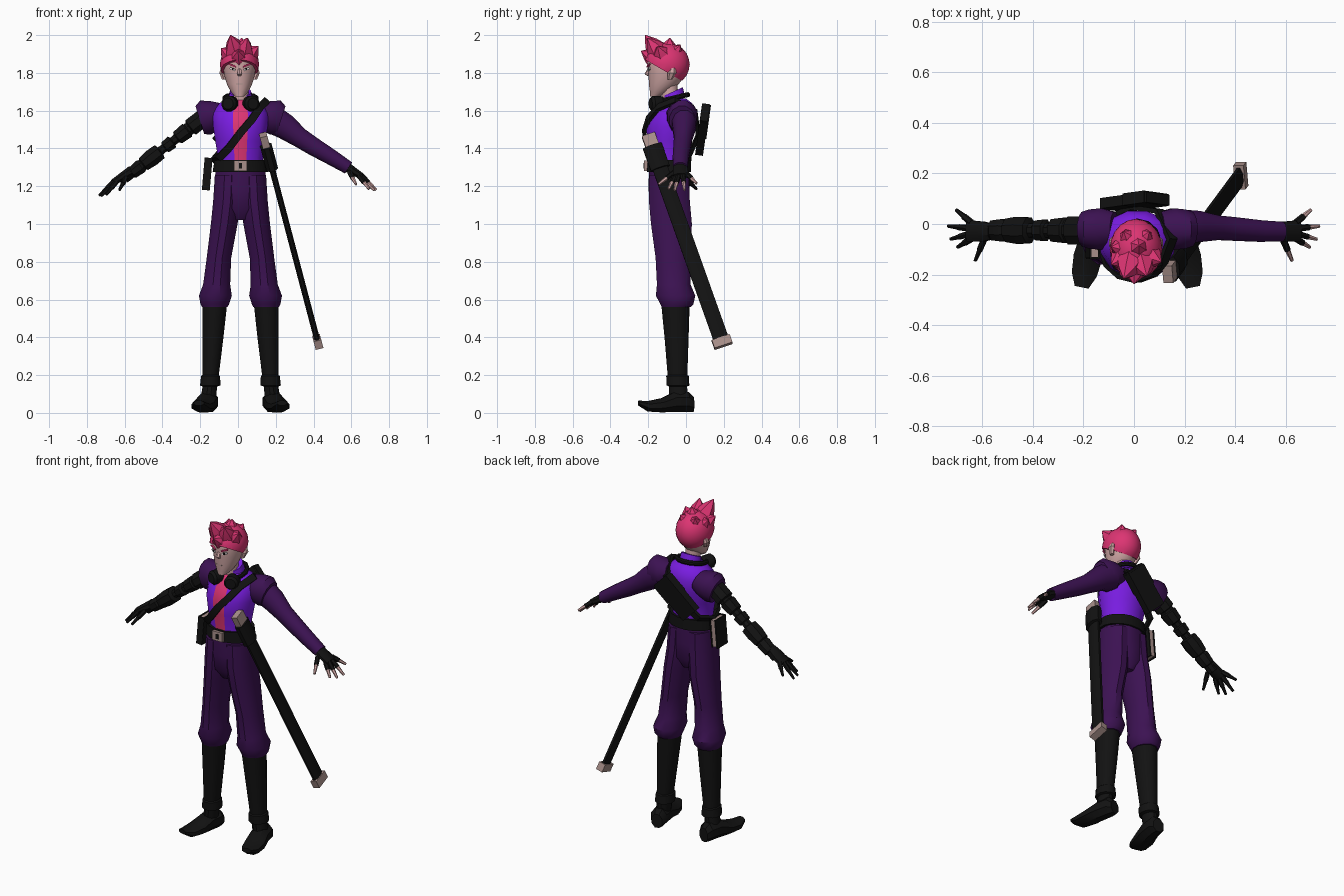
import bpy, bmesh, math
from mathutils import Vector, Matrix

CX = 0.013  # body centre line


def material(name, rgb):
    m = bpy.data.materials.new(name)
    m.diffuse_color = (*rgb, 1)
    return m


PINK = material("hot pink", (0.72, 0.035, 0.17))
VIOLET = material("violet", (0.19, 0.012, 0.75))
PURPLE = material("dark purple", (0.045, 0.006, 0.085))
BLACK = material("black", (0.006, 0.006, 0.006))
SKIN = material("skin", (0.62, 0.38, 0.37))
TAN = material("dull metal", (0.40, 0.28, 0.26))
WHITE = material("eye white", (0.75, 0.7, 0.7))


def finish(name, bm, *mats):
    bmesh.ops.recalc_face_normals(bm, faces=bm.faces[:])
    me = bpy.data.meshes.new(name)
    bm.to_mesh(me)
    bm.free()
    for m in mats:
        me.materials.append(m)
    ob = bpy.data.objects.new(name, me)
    bpy.context.collection.objects.link(ob)
    return ob


def sweep(name, rings, mat, n=12, u=(1, 0, 0), d=None, hub=None, closed=False):
    """Skin rings (x, y, z, half width along u, half width across u)."""
    bm = bmesh.new()
    P = [Vector(r[:3]) for r in rings]
    k = math.sqrt(2) if n == 4 else 1
    loops = []
    for i, r in enumerate(rings):
        if hub:
            a, b = (i - 1, (i + 1) % len(P)) if closed else (max(i - 1, 0), min(i + 1, len(P) - 1))
            t = (P[b] - P[a]).normalized()
            out = P[i] - Vector(hub)
            U = t.cross(out).normalized()
        else:
            t = (Vector(d) if d else P[-1] - P[0]).normalized()
            U = Vector(u)
            U = (U - t * U.dot(t)).normalized()
        V = t.cross(U)
        loops.append([bm.verts.new(P[i] + k * (U * r[3] * math.cos(q) + V * r[4] * math.sin(q)))
                      for q in [2 * math.pi * (j + 0.5) / n for j in range(n)]])
    pairs = list(zip(loops, loops[1:])) + ([(loops[-1], loops[0])] if closed else [])
    for A, B in pairs:
        for j in range(n):
            bm.faces.new((A[j], A[(j + 1) % n], B[(j + 1) % n], B[j]))
    if not closed:
        bm.faces.new(loops[0])
        bm.faces.new(loops[-1])
    return finish(name, bm, mat)


def stack(name, rows, mat, n=12, x=CX):
    """Upright body part from (z, x offset, y, half x, half y)."""
    return sweep(name, [(x + o, y, z, a, b) for z, o, y, a, b in rows], mat, n, d=(0, 0, 1))


def box(name, loc, size, mat, rot=Matrix()):
    bm = bmesh.new()
    bmesh.ops.create_cube(bm, size=1, matrix=Matrix.Translation(loc) @ rot.to_4x4() @ Matrix.Diagonal((*size, 1)))
    return finish(name, bm, mat)


# torso with a centre shirt stripe chosen by direction
torso = stack("torso", [(1.27, 0, -.088, .135, .107), (1.35, 0, -.09, .123, .105), (1.44, 0, -.087, .138, .122),
                        (1.52, 0, -.08, .15, .135), (1.59, 0, -.065, .15, .12), (1.64, 0, -.055, .115, .09),
                        (1.665, 0, -.06, .06, .06)], VIOLET, 12)
torso.data.materials.append(PINK)
for f in torso.data.polygons:
    if abs(f.center.x - CX) < .01 and f.center.y < -.1 and f.center.z < 1.66:
        f.material_index = 1

# neck, collar and head
stack("neck", [(1.6, 0, -.08, .045, .045), (1.76, 0, -.09, .042, .045)], SKIN)
sweep("collar", [(CX, -.06, 1.645, .068, .065), (CX, -.07, 1.70, .058, .06)], VIOLET, 12, d=(0, -.45, 1))
stack("head", [(1.675, 0, -.165, .024, .025), (1.70, 0, -.14, .047, .052), (1.74, 0, -.118, .068, .08),
               (1.79, 0, -.1, .083, .1), (1.85, 0, -.1, .09, .106), (1.91, 0, -.1, .08, .095),
               (1.94, 0, -.1, .05, .06)], SKIN, 16, .008)
sweep("nose", [(.008, -.19, 1.83, .008, .008), (.008, -.208, 1.795, .014, .012),
               (.008, -.195, 1.783, .01, .008)], SKIN, 6, d=(0, 0, 1))
box("mouth", (.008, -.194, 1.74), (.036, .006, .005), TAN)
for s, side in ((1, "left"), (-1, "right")):
    turn = Matrix.Rotation(s * .3, 3, 'Z')
    tilt = turn @ Matrix.Rotation(-s * .35, 3, 'Y')
    box(side + "_eye", (.008 + s * .037, -.195, 1.82), (.03, .008, .011), WHITE, tilt)
    box(side + "_pupil", (.008 + s * .035, -.198, 1.82), (.01, .008, .011), BLACK, turn)
    box(side + "_brow", (.008 + s * .038, -.198, 1.84), (.042, .009, .008), PINK, tilt)
    sweep(side + "_ear", [(.008 + s * .082, -.085, 1.765, .012, .012), (.008 + s * .095, -.075, 1.80, .014, .024),
                          (.008 + s * .09, -.07, 1.825, .01, .015)], SKIN, 6, d=(0, 0, 1))

# hair cap cut along a sloping hairline, plus spikes
bm = bmesh.new()
hc = Vector((.008, -.1, 1.845))
bmesh.ops.create_icosphere(bm, subdivisions=3, radius=1,
                           matrix=Matrix.Translation(hc) @ Matrix.Diagonal((.104, .12, .115, 1)))
cut = bmesh.ops.bisect_plane(bm, geom=bm.verts[:] + bm.edges[:] + bm.faces[:], plane_co=(0, -.2, 1.86),
                             plane_no=(0, .115, .2), clear_inner=True)
bmesh.ops.holes_fill(bm, edges=[e for e in cut['geom_cut'] if isinstance(e, bmesh.types.BMEdge)])
finish("hair_cap", bm, PINK)
tips = [(-.04, -.215, 2.0), (.05, -.205, 1.985), (.108, -.15, 1.94), (-.09, -.16, 1.93), (.0, -.237, 1.915),
        (.02, -.085, 1.985), (-.04, -.03, 1.95), (.06, -.03, 1.945), (-.09, -.09, 1.93)]
for i, p in enumerate(tips):
    tip = Vector(p)
    base = hc.lerp(tip, .45)
    mid = hc.lerp(tip, .75)
    sweep(f"hair_spike_{i}", [(*base, .062, .062), (*mid, .036, .036), (*tip, .002, .002)], PINK, 6, u=(1, .1, 0))

# headphones round the neck
sweep("headphone_band", [(CX + .085 * math.cos(a), -.075 + .085 * math.sin(a), 1.665 + .02 * math.sin(a), .014, .012)
                         for a in [math.radians(-50 + 28 * i) for i in range(11)]], BLACK, 8, hub=(CX, -.075, 1.665))
for s, side in ((1, "left"), (-1, "right")):
    sweep(side + "_ear_cup", [(CX + s * x, y, 1.637, r, r) for x, y, r in
                              ((.04, -.115, .03), (.05, -.135, .042), (.062, -.175, .042), (.066, -.188, .03))],
          BLACK, 12, u=(0, 0, 1))

# hips, belt and buckle
stack("hips", [(1.02, 0, -.08, .05, .07), (1.08, 0, -.085, .13, .105), (1.18, 0, -.09, .145, .112),
               (1.30, 0, -.09, .135, .11)], PURPLE)
stack("belt", [(1.275, 0, -.09, .15, .12), (1.34, 0, -.09, .14, .118)], BLACK, 16)
box("buckle", (CX, -.212, 1.308), (.068, .02, .056), TAN)
box("buckle_slot", (CX, -.221, 1.308), (.016, .008, .03), BLACK)

# legs, boots, shoulder puffs
for s, side in ((1, "left"), (-1, "right")):
    def limb(name, rows, mat, n=12):
        stack(side + name, [(z, s * o, y, a, b) for z, o, y, a, b in rows], mat, n)
    limb("_trouser_leg", [(.56, .136, -.052, .07, .08), (.575, .136, -.048, .078, .09), (.62, .133, -.055, .09, .108),
                          (.68, .126, -.065, .074, .092), (.82, .114, -.07, .067, .094),
                          (1.0, .086, -.077, .073, .112), (1.12, .072, -.088, .075, .112),
                          (1.26, .065, -.09, .073, .108)], PURPLE)
    limb("_boot_shaft", [(.08, .17, -.04, .042, .05), (.14, .162, -.042, .04, .05), (.145, .16, -.042, .056, .062),
                         (.195, .158, -.045, .052, .062), (.2, .158, -.045, .045, .054),
                         (.4, .146, -.05, .058, .066), (.58, .136, -.056, .068, .078)], BLACK)
    sweep(side + "_boot_foot", [(CX + s * x, y, z, a, b) for x, y, z, a, b in (
        (.16, .038, .045, .035, .044), (.165, .01, .058, .052, .058), (.178, -.06, .058, .056, .058),
        (.195, -.13, .04, .062, .04), (.21, -.2, .035, .054, .03), (.22, -.25, .052, .03, .014))], BLACK, 8,
        d=(s * .2, -1, 0))
    sweep(side + "_shoulder_puff", [(CX + s * x, -.02, z, a, b) for x, z, a, b in (
        (.09, 1.585, .07, .06), (.14, 1.575, .085, .083), (.185, 1.563, .08, .098), (.215, 1.55, .07, .08))],
        PURPLE, 12, u=(0, 1, 0), d=(s * .95, 0, -.3))

# left sleeve
sweep("left_sleeve", [(.17, -.01, 1.56, .07, .08), (.25, -.01, 1.515, .064, .07), (.33, -.015, 1.455, .05, .054),
                      (.40, -.02, 1.41, .048, .05), (.50, -.028, 1.35, .044, .043), (.585, -.03, 1.297, .04, .036)],
      PURPLE, 12, u=(0, 1, 0))

# segmented mechanical right arm
segments = [(.14, .05), (.19, .06), (.25, .06), (.255, .045), (.265, .045), (.27, .054), (.32, .048), (.325, .032),
            (.345, .03), (.35, .046), (.385, .042), (.39, .028), (.41, .03), (.415, .055), (.455, .058), (.50, .05),
            (.505, .04), (.515, .048), (.56, .042), (.565, .032), (.60, .032)]
sweep("right_mechanical_arm", [(-x, -.025, 1.55 - .776 * (x - .2), r, r * .85) for x, r in segments], BLACK, 8,
      u=(0, 1, 0))

# hands: palm, four fingers and thumb (left glove leaves the fingertips bare)
fingers = [((.64, .005, 1.265), (.70, .056, 1.215)), ((.65, -.017, 1.26), (.732, -.008, 1.18)),
           ((.65, -.04, 1.255), (.722, -.06, 1.178)), ((.64, -.058, 1.255), (.695, -.092, 1.185)),
           ((.59, -.062, 1.275), (.625, -.145, 1.21))]
for s, side in ((1, "left"), (-1, "right")):
    def place(p):
        return Vector(p) if s > 0 else Vector((-p[0] - .003, p[1], p[2] - .03))
    sweep(side + "_palm", [(*place(p), a, b) for p, a, b in (
        ((.56, -.03, 1.312), .034, .03), ((.59, -.03, 1.293), .042, .026), ((.655, -.027, 1.253), .046, .018))],
        BLACK, 8, u=(0, 1, 0))
    for i, (a, b) in enumerate(fingers):
        a, b = place(a), place(b)
        m = a.lerp(b, .5)
        sweep(f"{side}_finger_{i}", [(*a, .014, .014), (*m, .013, .013)], BLACK, 6, u=(.1, 1, .2))
        sweep(f"{side}_fingertip_{i}", [(*m, .011, .011), (*b, .007, .007)], SKIN if s > 0 else BLACK, 6, u=(.1, 1, .2))

# chest strap and slanted back pack
strap = [(.15, -.06, 1.652), (.115, -.15, 1.615), (.075, -.2, 1.555), (.015, -.222, 1.485), (-.05, -.205, 1.4),
         (-.1, -.16, 1.35), (-.13, -.08, 1.335), (-.1, .02, 1.37), (0, .065, 1.47), (.1, .05, 1.59)]
sweep("chest_strap", [(*p, .02, .01) for p in strap], BLACK, 4, hub=(CX, -.075, 1.5), closed=True)
slant = Matrix.Rotation(math.radians(-8), 3, 'X') @ Matrix.Rotation(math.radians(45), 3, 'Y')
box("back_pack", (.003, .088, 1.5), (.13, .042, .26), BLACK, slant)
box("back_pack_flap", (.045, .096, 1.542), (.138, .048, .12), BLACK, slant)

# sword in its scabbard, all on one line
def along(t):
    return (.14 + .285 * t, -.19 + .385 * t, 1.445 - 1.08 * t)


for name, t0, t1, a, b, m in (("sword_grip", -.025, .05, .036, .02, TAN), ("scabbard_mouth", .03, .14, .056, .034, BLACK),
                              ("scabbard", .1, .98, .044, .017, BLACK), ("scabbard_tip", .97, 1.01, .05, .021, TAN)):
    sweep(name, [(*along(t0), a, b), (*along(t1), a, b)], m, 4 if m is TAN else 8, u=(0, 1, 0))

# book hung on the belt
lean = Matrix.Rotation(math.radians(5), 3, 'Y')
box("book_pages", (-.163, -.085, 1.265), (.028, .092, .16), TAN, lean)
for i, dx in enumerate((-.017, .017)):
    box(f"book_cover_{i}", (-.163 + dx, -.085, 1.265), (.008, .1, .172), BLACK, lean)
box("book_spine", (-.163, -.134, 1.265), (.04, .008, .172), BLACK, lean)

for o in bpy.data.objects:
    o.select_set(True)
    bpy.context.view_layer.objects.active = o
bpy.ops.object.shade_smooth_by_angle(angle=math.radians(35))
